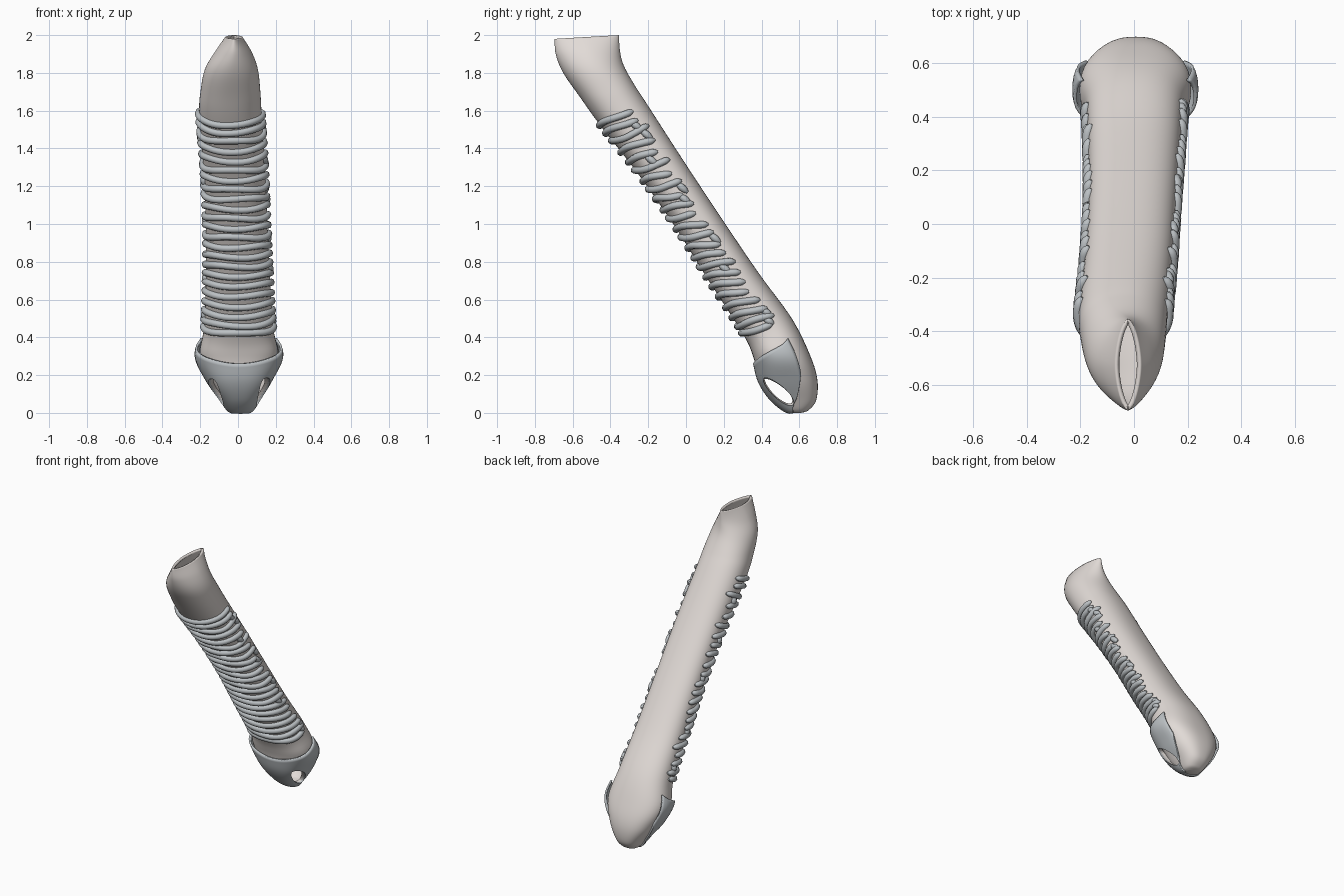
import bpy, bmesh, math, random
from mathutils import Vector

if "Cube" in bpy.data.objects:
    bpy.data.objects.remove(bpy.data.objects["Cube"])
random.seed(4)

# Cross-sections down the tube: x centre, half width, front (y, z), back (y, z), roundness
SECTIONS = [
    (-.022, .046, (-.695, 1.98), (-.355, 2.0), 1.7),
    (-.025, .098, (-.69, 1.90), (-.35, 1.92), 1.8),
    (-.035, .140, (-.65, 1.80), (-.33, 1.84), 2.0),
    (-.040, .158, (-.56, 1.67), (-.275, 1.74), 2.2),
    (-.040, .165, (-.46, 1.53), (-.21, 1.64), 2.2),
    (-.020, .163, (-.25, 1.26), (-.01, 1.33), 2.3),
    (-.007, .163, (-.055, .98), (.195, 1.02), 2.3),
    (.000, .170, (.12, .70), (.385, .74), 2.3),
    (.003, .182, (.30, .42), (.56, .50), 2.3),
    (.005, .208, (.355, .30), (.655, .31), 2.4),
    (.005, .165, (.39, .17), (.695, .18), 2.5),
    (.010, .100, (.45, .075), (.69, .07), 2.5),
    (.012, .062, (.52, .015), (.65, .015), 2.3),
    (.012, .035, (.56, .0), (.61, .0), 2.0),
]
LAST = len(SECTIONS) - 1
FLAT = [(c, w, *f, *b, n) for c, w, f, b, n in SECTIONS]


def section(v):
    """Smoothly interpolated section at position v along the tube."""
    i = min(max(int(v), 0), LAST - 1)
    t = v - i
    p = [FLAT[min(max(k, 0), LAST)] for k in range(i - 1, i + 3)]
    return [.5 * (2 * b + (c - a) * t + (2*a - 5*b + 4*c - d) * t*t + (3*b - a - 3*c + d) * t**3)
            for a, b, c, d in zip(*p)]


def point(v, a, out=0):
    """Surface point; angle 0 is the front, +90 degrees is +x."""
    cx, w, fy, fz, by, bz, n = section(v)
    centre = Vector((cx, (fy + by) / 2, (fz + bz) / 2))
    half = Vector((0, fy - by, fz - bz)) / 2
    s, c = math.sin(a), math.cos(a)
    s2, c2 = (math.copysign(abs(k) ** (2 / n), k) for k in (s, c))
    return (centre + Vector((w + out, 0, 0)) * s2 + half * (1 + out / half.length) * c2)


def material(name, rgb):
    m = bpy.data.materials.new(name)
    m.diffuse_color = (*rgb, 1)
    m.use_nodes = True
    m.node_tree.nodes["Principled BSDF"].inputs["Base Color"].default_value = m.diffuse_color
    return m


membrane = material("membrane", (.76, .71, .68))
cartilage = material("cartilage", (.50, .53, .55))


def grid_object(name, rows, closed, cap, mat, thickness, offset):
    bm = bmesh.new()
    vs = [[bm.verts.new(p) for p in r] for r in rows]
    n = len(rows[0])
    for r0, r1 in zip(vs, vs[1:]):
        for j in range(n if closed else n - 1):
            k = (j + 1) % n
            bm.faces.new((r0[j], r0[k], r1[k], r1[j]))
    if cap:
        bm.faces.new(vs[-1])
    bm.normal_update()
    # make the normals face away from the tube axis
    f = bm.faces[:][n // 2]
    mid = sum((v.co for v in vs[0]), Vector()) / n
    if closed:
        bmesh.ops.recalc_face_normals(bm, faces=bm.faces)
    if f.normal.dot(f.calc_center_median() - mid) < 0:
        bmesh.ops.reverse_faces(bm, faces=bm.faces)
    me = bpy.data.meshes.new(name)
    bm.to_mesh(me)
    bm.free()
    ob = bpy.data.objects.new(name, me)
    bpy.context.collection.objects.link(ob)
    me.materials.append(mat)
    mod = ob.modifiers.new("wall", 'SOLIDIFY')
    mod.thickness, mod.offset = thickness, offset
    return ob


# Hollow tube body, open on top
N, M = 56, 84
body = grid_object("tube_wall",
                   [[point(LAST * i / M, math.tau * j / N) for j in range(N)] for i in range(M + 1)],
                   True, True, membrane, .016, -1)

# Lower front shield, its upper edge rising towards the sides
rows = []
for i in range(25):
    t = i / 24
    row = []
    for j in range(41):
        u = j / 20 - 1
        a = math.radians(112) * u
        top = 9.3 - .85 * abs(u) ** 1.5
        end = 12.8 - 3.1 * max(0, (abs(u) - .55) / .45) ** 1.2
        v = top + (end - top) * t
        bulge = .016 * math.exp(-((v - 9) / .7) ** 2) * math.sin(a) ** 2
        row.append(point(v, a, .005 + bulge))
    rows.append(row)
shield = grid_object("lower_shield", rows, False, False, cartilage, .012, 0)

# Side openings at the lower end, cut through wall and shield
for side, label in ((1, "right"), (-1, "left")):
    bpy.ops.mesh.primitive_uv_sphere_add(segments=24, ring_count=16, radius=1,
                                         location=(.01 + side * .11, .49, .115))
    cut = bpy.context.object
    cut.name = label + "_opening_cutter"
    cut.scale = (.085, .036, .108)
    cut.rotation_euler = (math.radians(46), 0, 0)
    cut.hide_render = True
    cut.hide_set(True)
    for ob in (body, shield):
        mod = ob.modifiers.new(label + "_opening", 'BOOLEAN')
        mod.operation, mod.object, mod.solver = 'DIFFERENCE', cut, 'EXACT'


def bands(name, paths):
    """Rounded bars that follow the tube surface, tapered at their ends."""
    cu = bpy.data.curves.new(name, 'CURVE')
    cu.dimensions = '3D'
    cu.bevel_depth, cu.bevel_resolution, cu.use_fill_caps = .019, 2, True
    for pts in paths:
        sp = cu.splines.new('POLY')
        sp.points.add(len(pts) - 1)
        for k, (q, p) in enumerate(zip(sp.points, pts)):
            q.co = (*p, 1)
            q.radius = (.35, .8)[k] if k < 2 else (.35, .8)[len(pts) - 1 - k] if k > len(pts) - 3 else 1
    ob = bpy.data.objects.new(name, cu)
    bpy.context.collection.objects.link(ob)
    cu.materials.append(cartilage)
    return ob


# C-shaped rings around the front, with slight wobble
COUNT = 23
rings = []
for i in range(COUNT):
    v = 4.02 + 3.98 * i / (COUNT - 1)
    reach = 120 - 14 * min(1, i / 8)
    a0, a1 = (-math.radians(reach + random.uniform(-10, 10)), math.radians(reach + random.uniform(-12, 10)))
    ph = random.uniform(0, 6)
    rings.append([point(v + .02 * math.sin(3 * t + ph), t, .004)
                  for t in (a0 + (a1 - a0) * k / 40 for k in range(41))])
bands("cartilage_rings", rings)

# Short bridges where neighbouring rings fuse at the sides
bridges = []
for i, deg in ((1, 92), (2, 100), (4, 78), (7, 98), (8, 88), (12, 96), (15, 80), (20, 98), (21, 92),
               (2, -95), (6, -88), (10, -98), (16, -90), (20, -95)):
    v = 4.02 + 3.98 * i / (COUNT - 1)
    bridges.append([point(v + .18 * k / 5, math.radians(deg + 2 * k), .002) for k in range(6)])
bands("ring_bridges", bridges)

# Smooth shading on the mesh parts
for ob in (body, shield):
    bpy.ops.object.select_all(action='DESELECT')
    ob.select_set(True)
    bpy.context.view_layer.objects.active = ob
    bpy.ops.object.shade_smooth_by_angle(angle=math.radians(45))
